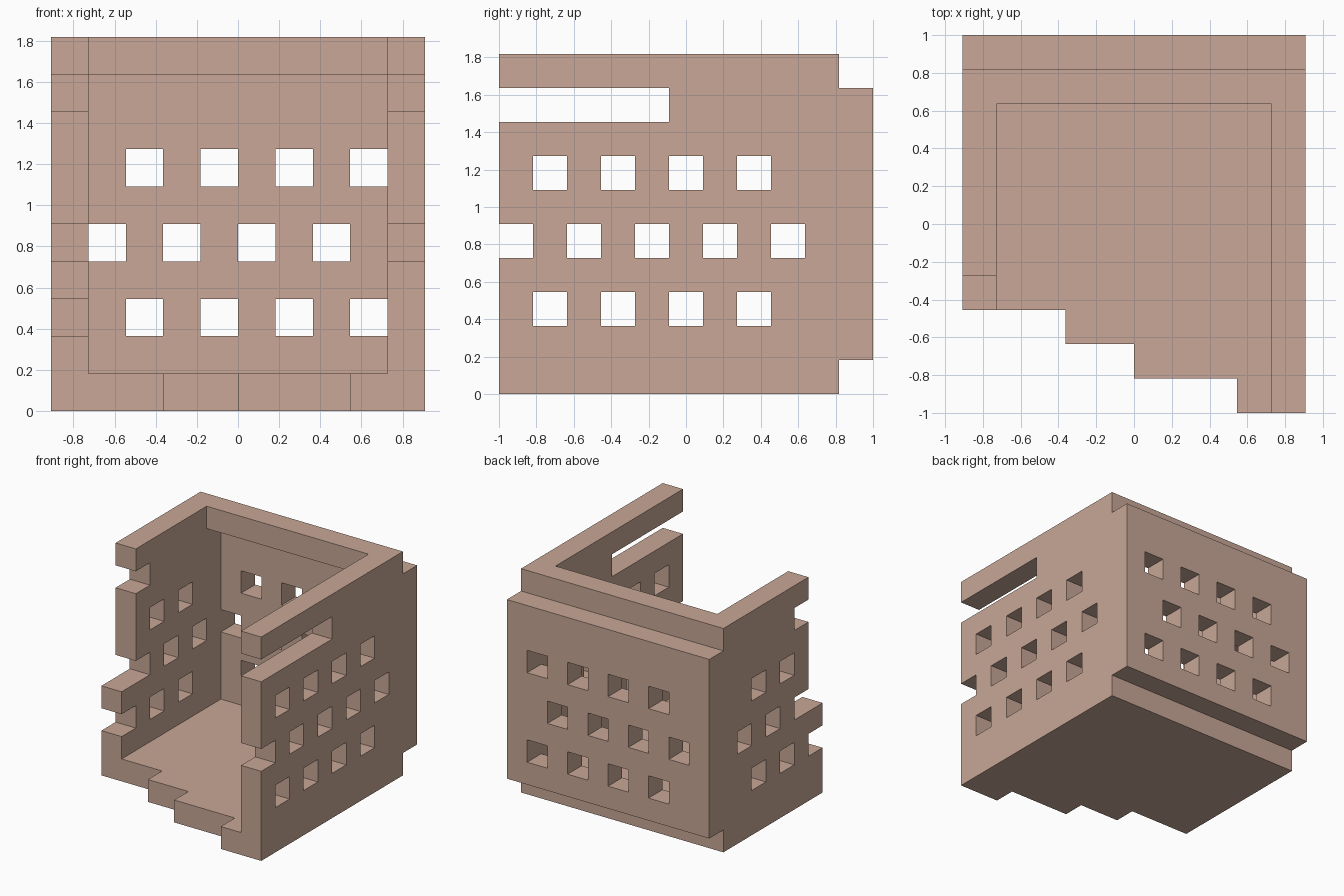
import bpy, bmesh
from mathutils import Vector

if "Cube" in bpy.data.objects:
    bpy.data.objects.remove(bpy.data.objects["Cube"])

# The model sits on a block grid: 10 wide (x), 11 deep (y), 10 high (z)
U = 2 / 11
NX, NY, NZ = 10, 11, 10


def box(x0, x1, y0, y1, z0, z1):
    """Grid cells in a block, upper limits excluded."""
    return {(x, y, z) for x in range(x0, x1)
            for y in range(y0, y1) for z in range(z0, z1)}


# Floor with stepped front edge: (x from, x to, first y)
floor = set()
for x0, x1, y0 in ((0, 3, 3), (3, 5, 2), (5, 8, 1), (8, 10, 0)):
    floor |= box(x0, x1, y0, 10, 0, 1)

# Side walls; the left one is broken away further back
right_wall = box(9, 10, 0, 10, 0, 10)
left_wall = box(0, 1, 3, 10, 0, 4) | box(0, 1, 4, 10, 4, 10)

# Back wall panel and the rail above it
back_wall = box(0, 10, 10, 11, 1, 9)
back_rail = box(0, 10, 9, 10, 9, 10)

# Long slot and staggered rows of square windows
openings = box(0, 1, 0, 5, 8, 9) | box(9, 10, 0, 5, 8, 9)
for z, first_y, first_x in ((2, 1, 2), (4, 0, 1), (6, 1, 2)):
    for y in range(first_y, 9, 2):
        openings |= {(0, y, z), (9, y, z)}
    for x in range(first_x, 9, 2):
        openings.add((x, 10, z))

cells = (floor | right_wall | left_wall | back_wall | back_rail) - openings

# Skin the cells, keeping only faces exposed to air
bm = bmesh.new()
verts = {}


def vert(p):
    if p not in verts:
        verts[p] = bm.verts.new(((p[0] - NX / 2) * U, (p[1] - NY / 2) * U, p[2] * U))
    return verts[p]


for c in sorted(cells):
    for axis in range(3):
        a, b = (axis + 1) % 3, (axis + 2) % 3
        for side in (0, 1):
            n = list(c)
            n[axis] += 1 if side else -1
            if tuple(n) in cells:
                continue
            loop = []
            for da, db in ((0, 0), (1, 0), (1, 1), (0, 1)):
                p = list(c)
                p[axis] += side
                p[a] += da
                p[b] += db
                loop.append(vert(tuple(p)))
            bm.faces.new(loop if side else loop[::-1])

mesh = bpy.data.meshes.new("walled_shell")
bm.to_mesh(mesh)
bm.free()

clay = bpy.data.materials.new("pale clay")
clay.diffuse_color = (0.58, 0.39, 0.31, 1)
clay.use_nodes = True
clay.node_tree.nodes["Principled BSDF"].inputs["Base Color"].default_value = clay.diffuse_color
mesh.materials.append(clay)
shell = bpy.data.objects.new("walled_shell", mesh)
bpy.context.collection.objects.link(shell)
